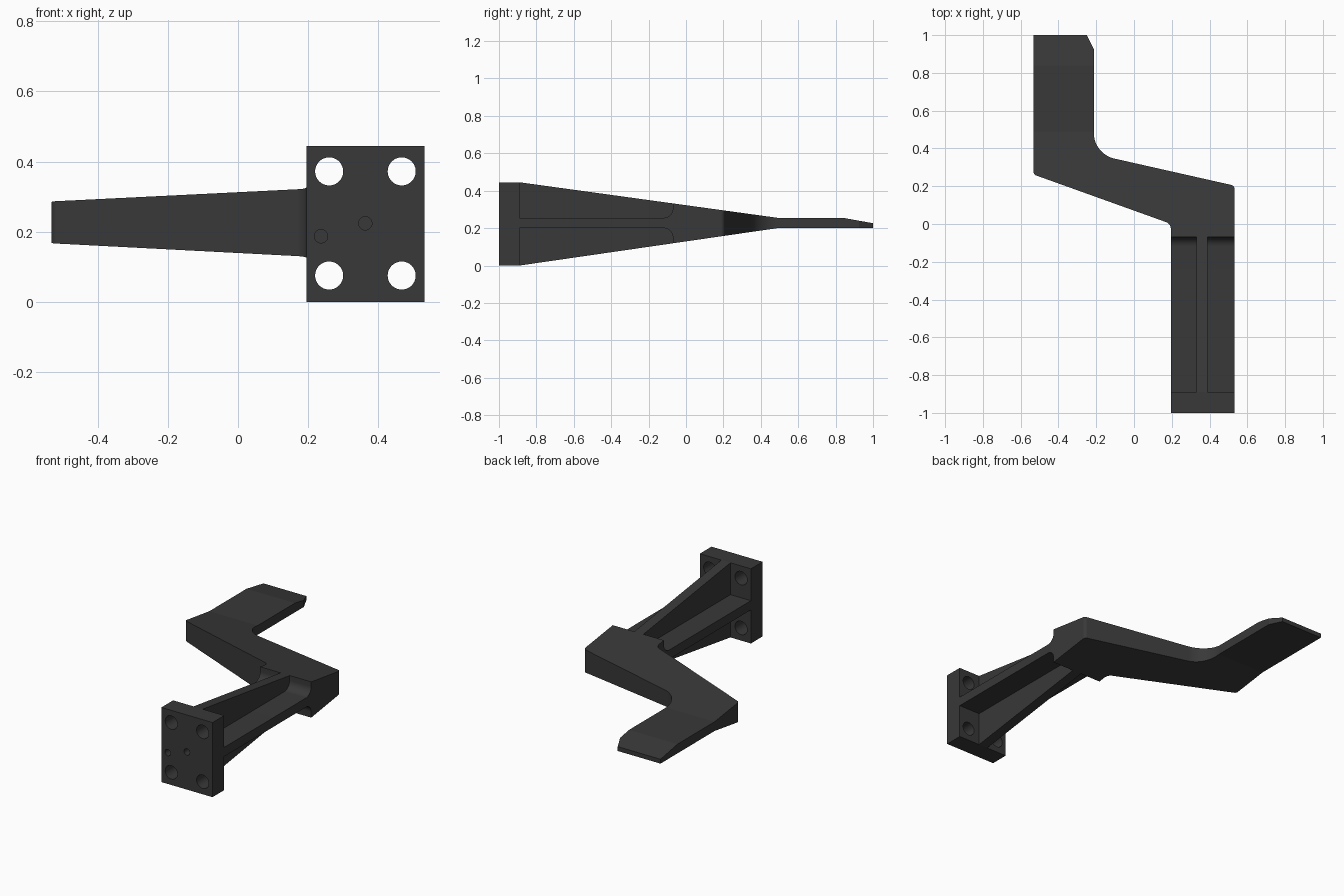
import bpy, bmesh, math
from mathutils import Vector

if "Cube" in bpy.data.objects:
    bpy.data.objects.remove(bpy.data.objects["Cube"])


def rounded(corners, steps=16):
    """Turn (u, v, radius) corners into an outline with arc fillets."""
    out = []
    n = len(corners)
    for i, (u, v, r) in enumerate(corners):
        p = Vector((u, v))
        if r == 0:
            out.append(p)
            continue
        a = (Vector(corners[i - 1][:2]) - p).normalized()
        b = (Vector(corners[(i + 1) % n][:2]) - p).normalized()
        half = a.angle(b) / 2
        c = p + (a + b).normalized() * (r / math.sin(half))
        s = p + a * (r / math.tan(half)) - c
        e = p + b * (r / math.tan(half)) - c
        sweep = math.atan2(s.x * e.y - s.y * e.x, s.dot(e))
        for k in range(steps + 1):
            t = sweep * k / steps
            out.append(c + Vector((s.x * math.cos(t) - s.y * math.sin(t),
                                   s.x * math.sin(t) + s.y * math.cos(t))))
    return out


def prism(name, outline, axis, lo, hi):
    """Extrude a 2D outline along an axis from lo to hi."""
    place = {"X": lambda p, w: (w, p[0], p[1]),
             "Y": lambda p, w: (p[0], w, p[1]),
             "Z": lambda p, w: (p[0], p[1], w)}[axis]
    bm = bmesh.new()
    rings = [[bm.verts.new(place(p, w)) for p in outline] for w in (lo, hi)]
    bm.faces.new(rings[0])
    bm.faces.new(rings[1])
    n = len(outline)
    for i in range(n):
        j = (i + 1) % n
        bm.faces.new((rings[0][i], rings[0][j], rings[1][j], rings[1][i]))
    bmesh.ops.recalc_face_normals(bm, faces=bm.faces)
    me = bpy.data.meshes.new(name)
    bm.to_mesh(me)
    bm.free()
    ob = bpy.data.objects.new(name, me)
    bpy.context.collection.objects.link(ob)
    return ob


def combine(target, tool, operation):
    """Apply a boolean and discard the helper."""
    tool.hide_render = True
    bpy.context.view_layer.objects.active = target
    m = target.modifiers.new("bool", "BOOLEAN")
    m.operation, m.solver, m.object = operation, "EXACT", tool
    bpy.ops.object.modifier_apply(modifier=m.name)
    bpy.data.objects.remove(tool, do_unlink=True)


# Cranked arm: plan outline intersected with the tapering side profile
plan = rounded([(0.195, -1.1, 0), (0.532, -1.1, 0), (0.532, 0.203, 0.022),
                (-0.213, 0.371, 0.14), (-0.213, 0.925, 0), (-0.25, 1.1 - 0.1, 0),
                (-0.25, 1.1, 0), (-0.532, 1.1, 0), (-0.532, 0.262, 0.02),
                (0.195, 0.001, 0.04)])
arm = prism("bracket_arm", plan, "Z", -0.2, 0.7)
side = [(-1, 0), (-0.89, 0), (0.49, 0.2), (1, 0.2), (1, 0.226),
        (0.84, 0.255), (0.49, 0.255), (-0.89, 0.445), (-1, 0.445)]
combine(arm, prism("side_profile", side, "X", -0.8, 0.8), "INTERSECT")

# Four pockets leave a cross-shaped rib between mounting plate and crank
for x0, x1 in ((0.1, 0.33), (0.39, 0.6)):
    for floor, outer in ((0.255, 0.6), (0.2, -0.2)):
        pocket = rounded([(-0.89, outer, 0), (-0.89, floor, 0),
                          (-0.07, floor, 0.05), (-0.07, outer, 0)])
        combine(arm, prism("pocket", pocket, "X", x0, x1), "DIFFERENCE")

# Mounting holes through the plate, and two shallow blind pin holes
holes = [(x, z, 0.04, -0.86) for x in (0.26, 0.467) for z in (0.075, 0.372)]
holes += [(0.237, 0.187, 0.019, -0.92), (0.363, 0.224, 0.019, -0.92)]
for x, z, r, end in holes:
    circle = [(x + r * math.cos(k * math.tau / 72), z + r * math.sin(k * math.tau / 72))
              for k in range(72)]
    combine(arm, prism("hole", circle, "Y", -1.1, end), "DIFFERENCE")

# Dark finish and shading
mat = bpy.data.materials.new("dark_grey")
mat.diffuse_color = (0.04, 0.04, 0.04, 1)
mat.use_nodes = True
mat.node_tree.nodes["Principled BSDF"].inputs["Base Color"].default_value = mat.diffuse_color
arm.data.materials.clear()
arm.data.materials.append(mat)
bpy.ops.object.select_all(action="DESELECT")
arm.select_set(True)
bpy.context.view_layer.objects.active = arm
bpy.ops.object.shade_smooth_by_angle(angle=math.radians(6.5))
